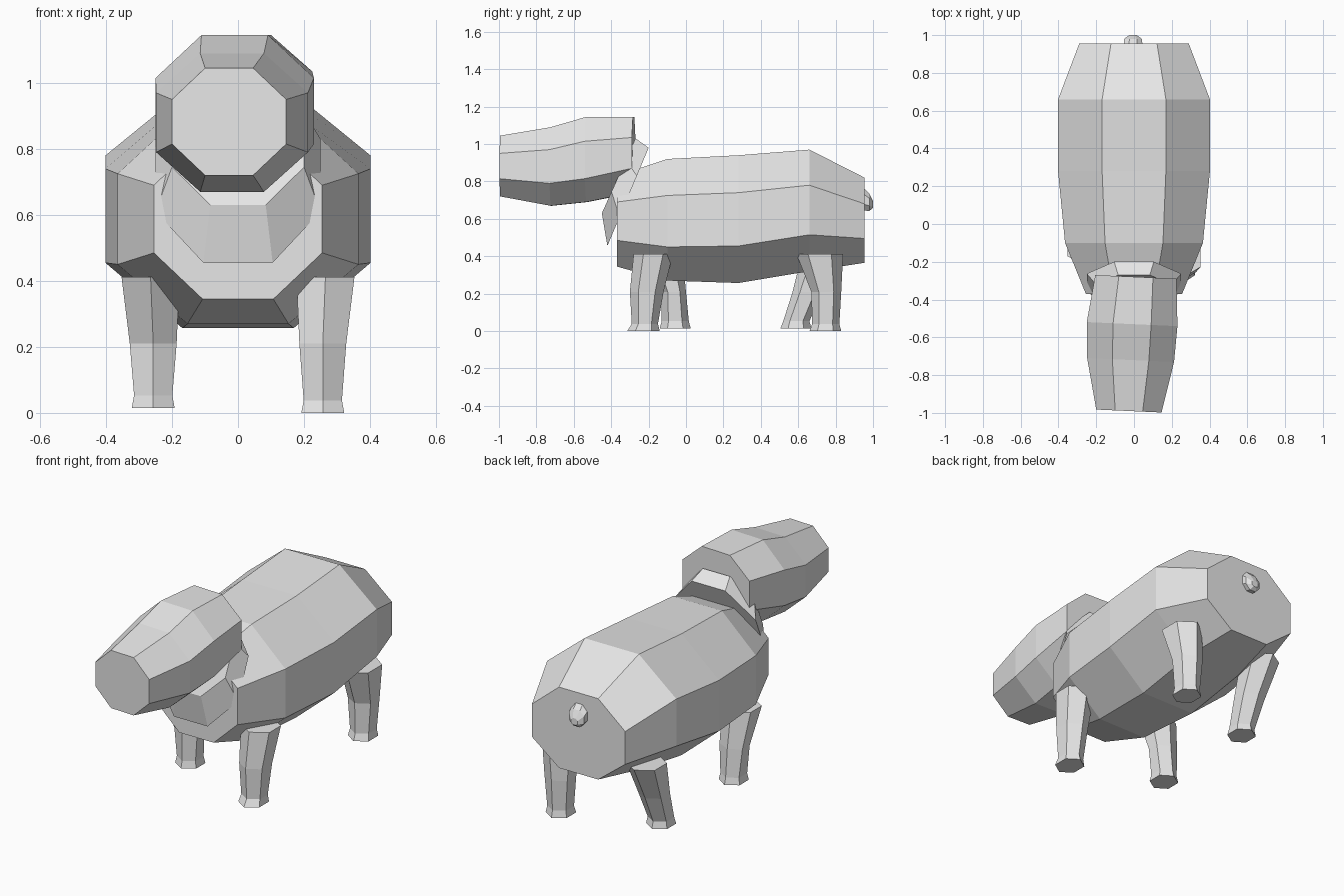
import bpy, bmesh

cube = bpy.data.objects.get("Cube")
if cube:
    bpy.data.objects.remove(cube)

grey = bpy.data.materials.new("grey")
grey.use_nodes = True
COLOUR = (0.8, 0.8, 0.8, 1)
grey.diffuse_color = COLOUR
grey.node_tree.nodes["Principled BSDF"].inputs["Base Color"].default_value = COLOUR


def loft(name, rings):
    """Join rings of points into one closed, flat shaded skin."""
    bm = bmesh.new()
    loops = [[bm.verts.new(p) for p in ring] for ring in rings]
    n = len(loops[0])
    for a, b in zip(loops, loops[1:]):
        for i in range(n):
            j = (i + 1) % n
            bm.faces.new((a[i], a[j], b[j], b[i]))
    bm.faces.new(loops[0])
    bm.faces.new(loops[-1])
    bmesh.ops.recalc_face_normals(bm, faces=bm.faces)
    mesh = bpy.data.meshes.new(name)
    bm.to_mesh(mesh)
    bm.free()
    mesh.materials.append(grey)
    obj = bpy.data.objects.new(name, mesh)
    bpy.context.collection.objects.link(obj)


def octagon(y, x, w, bottom, low, high, top, yaw=0, tilt=0):
    """Upright octagon around x; yaw and tilt shear it along y."""
    i, mid = w * 0.42, (bottom + top) / 2
    pts = [(-i, top), (i, top), (w, high), (w, low),
           (i, bottom), (-i, bottom), (-w, low), (-w, high)]
    return [(x + px, y + yaw * px + tilt * (z - mid), z) for px, z in pts]


def hexagon(x, z, w, front, back):
    """Level hexagon with corners at the front and back."""
    mid, q = (front + back) / 2, (back - front) / 4
    return [(x, front, z), (x + w, mid - q, z), (x + w, mid + q, z),
            (x, back, z), (x - w, mid + q, z), (x - w, mid - q, z)]


# Barrel body
loft("body", [octagon(*r) for r in (
    (-0.37, 0, 0.255, 0.345, 0.485, 0.69, 0.83),
    (-0.10, 0, 0.365, 0.27, 0.45, 0.725, 0.92),
    (0.28, 0, 0.402, 0.257, 0.455, 0.74, 0.94),
    (0.66, 0, 0.402, 0.32, 0.515, 0.78, 0.97),
    (0.955, 0, 0.29, 0.365, 0.495, 0.68, 0.82))])

# Leaning neck
loft("neck", [octagon(-0.31, 0, 0.25, 0.455, 0.61, 0.83, 0.98, 0, 0.42),
              octagon(-0.36, 0, 0.2, 0.63, 0.745, 0.915, 1.03, 0, 0.45)])

# Blunt head, turned slightly
loft("head", [octagon(*r, yaw=-0.045) for r in (
    (-0.99, -0.027, 0.173, 0.72, 0.815, 0.95, 1.045),
    (-0.72, -0.018, 0.23, 0.67, 0.79, 0.97, 1.09),
    (-0.53, -0.01, 0.24, 0.69, 0.815, 1.015, 1.145),
    (-0.28, 0.01, 0.215, 0.74, 0.87, 1.035, 1.145))])

# Legs: front and back y at the top, knee, ankle and sole, then foot height
LEGS = {
    "front_left_leg": (1, 0.0, (-0.28, -0.07), (-0.30, -0.12), (-0.29, -0.15), (-0.315, -0.14)),
    "front_right_leg": (-1, 0.015, (-0.22, -0.02), (-0.13, 0), (-0.13, 0.015), (-0.14, 0.025)),
    "back_left_leg": (1, 0.0, (0.59, 0.84), (0.67, 0.83), (0.675, 0.82), (0.66, 0.83)),
    "back_right_leg": (-1, 0.015, (0.62, 0.84), (0.57, 0.73), (0.52, 0.66), (0.505, 0.67)),
}
for name, (side, lift, top, knee, ankle, sole) in LEGS.items():
    loft(name, [hexagon(side * 0.265, 0.412, 0.088, *top),
                hexagon(side * 0.257, 0.21, 0.071, *knee),
                hexagon(side * 0.257, 0.038 + lift, 0.058, *ankle),
                hexagon(side * 0.257, lift, 0.065, *sole)])

# Stubby tail
loft("tail", [octagon(*r) for r in (
    (0.945, -0.005, 0.05, 0.645, 0.68, 0.735, 0.77),
    (0.98, -0.005, 0.047, 0.642, 0.67, 0.71, 0.735),
    (1.0, -0.005, 0.02, 0.658, 0.665, 0.685, 0.695))])
